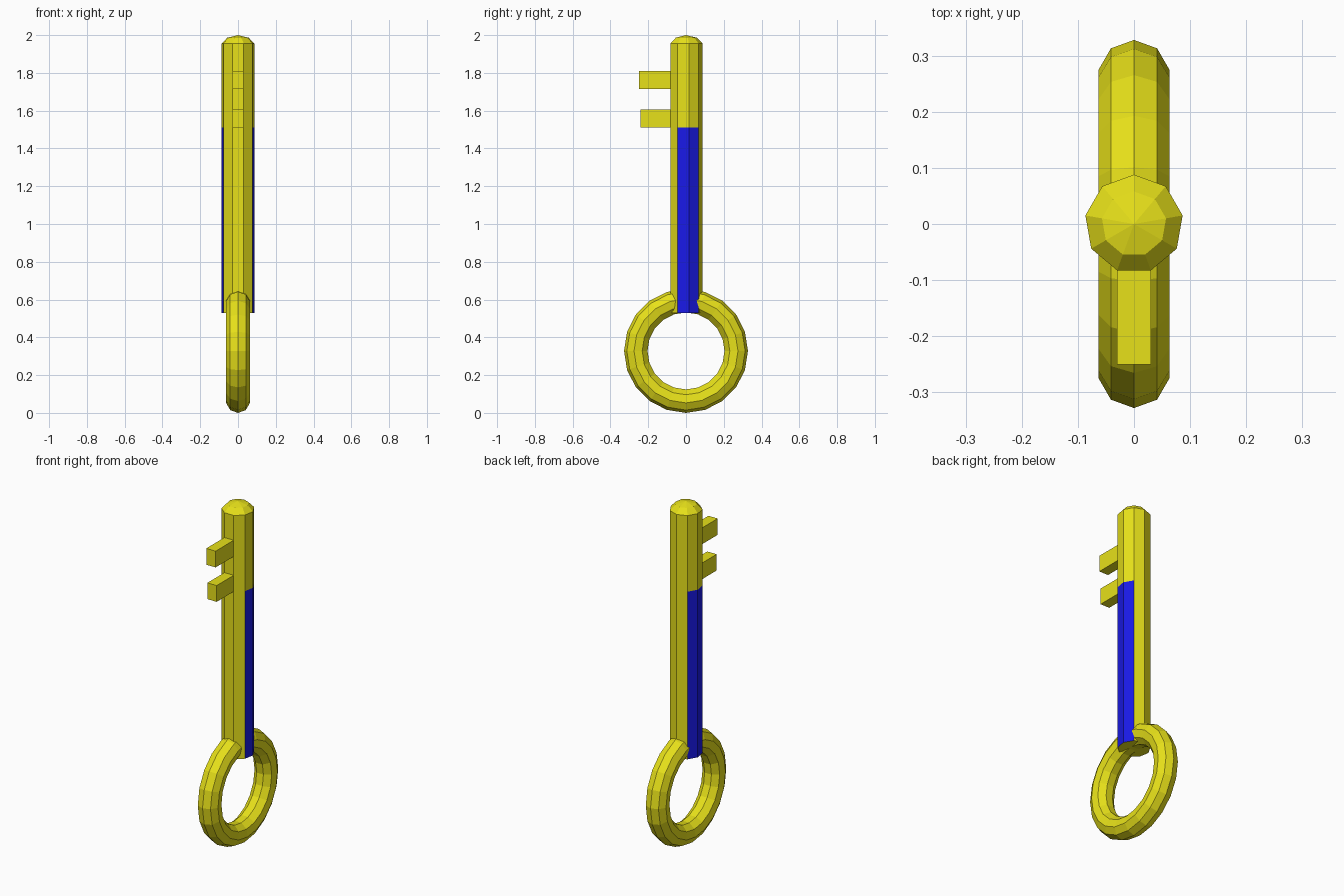
import bpy, bmesh
from math import pi, cos, sin, radians

if "Cube" in bpy.data.objects:
    bpy.data.objects.remove(bpy.data.objects["Cube"])

SIDES = 9


def material(name, color):
    m = bpy.data.materials.new(name)
    m.diffuse_color = color
    m.use_nodes = True
    m.node_tree.nodes["Principled BSDF"].inputs["Base Color"].default_value = m.diffuse_color
    return m


yellow = material("yellow", (0.8, 0.75, 0.01, 1))
blue = material("blue", (0.01, 0.01, 0.8, 1))

# Handle ring, standing in the yz plane
bpy.ops.mesh.primitive_torus_add(major_segments=20, minor_segments=SIDES,
                                 major_radius=0.264, minor_radius=0.064,
                                 location=(0, 0, 0.328), rotation=(0, pi / 2, 0))
ring = bpy.context.object
ring.name = "handle_ring"
ring.data.materials.append(yellow)

# Shaft: nine-sided rings (radius, z) bridged into bands, ending in a low dome
profile = [(0.088, 0.53), (0.088, 1.51), (0.088, 1.605), (0.088, 1.715),
           (0.088, 1.81), (0.088, 1.955), (0.058, 1.986)]
bm = bmesh.new()
rings = []
for r, z in profile:
    angles = [radians(90 + 360 * i / SIDES) for i in range(SIDES)]
    rings.append([bm.verts.new((r * cos(a), r * sin(a), z)) for a in angles])
bands = []
for low, high in zip(rings, rings[1:]):
    bands.append([bm.faces.new((low[i], low[(i + 1) % SIDES],
                                high[(i + 1) % SIDES], high[i]))
                  for i in range(SIDES)])
bm.faces.new(rings[0][::-1])
tip = bm.verts.new((0, 0, 2))
for i in range(SIDES):
    bm.faces.new((rings[-1][i], rings[-1][(i + 1) % SIDES], tip))

# Blue panels: two faces on each side of the lower shaft
for i in (1, 2, 6, 7):
    bands[0][i].material_index = 1

# Teeth: extrude the front face of two bands
for band, end_y in ((1, -0.24), (3, -0.25)):
    tooth = bmesh.ops.extrude_discrete_faces(bm, faces=[bands[band][4]])["faces"][0]
    for v in tooth.verts:
        v.co.y = end_y

bmesh.ops.recalc_face_normals(bm, faces=bm.faces[:])
mesh = bpy.data.meshes.new("shaft_with_teeth")
bm.to_mesh(mesh)
bm.free()
mesh.materials.append(yellow)
mesh.materials.append(blue)
shaft = bpy.data.objects.new("shaft_with_teeth", mesh)
bpy.context.collection.objects.link(shaft)
